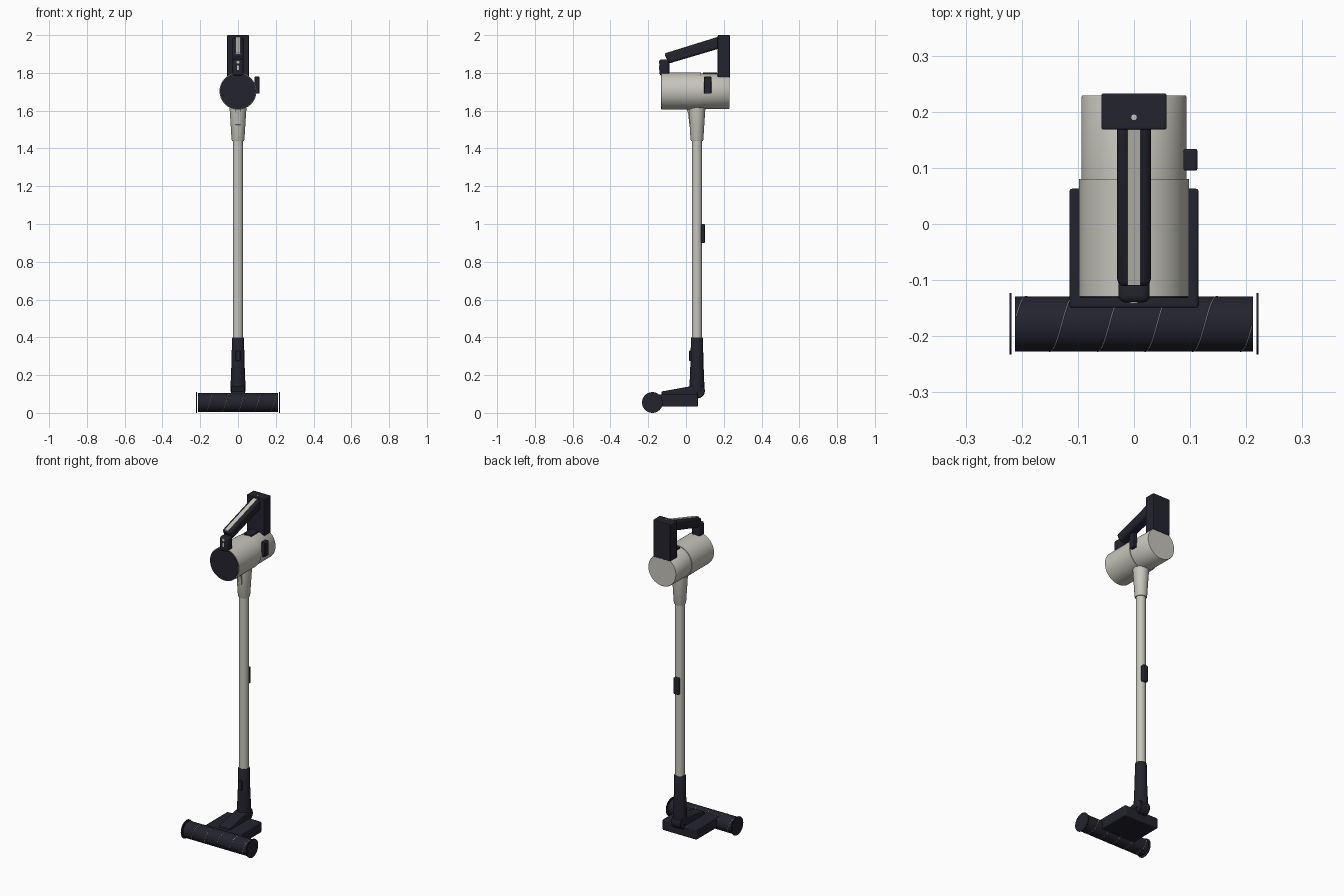
import bpy, bmesh, math
from mathutils import Matrix, Vector

cube = bpy.data.objects.get("Cube")
if cube:
    bpy.data.objects.remove(cube, do_unlink=True)


def material(name, rgb):
    m = bpy.data.materials.new(name)
    m.use_nodes = True
    m.diffuse_color = (*rgb, 1)
    m.node_tree.nodes["Principled BSDF"].inputs["Base Color"].default_value = (*rgb, 1)
    return m


LIGHT = material("warm light grey", (0.57, 0.56, 0.50))
DARK = material("dark navy", (0.017, 0.017, 0.027))


def finish(name, bm, mat, bevel=0, smooth=False):
    bmesh.ops.recalc_face_normals(bm, faces=bm.faces)
    mesh = bpy.data.meshes.new(name)
    bm.to_mesh(mesh)
    bm.free()
    mesh.materials.append(mat)
    ob = bpy.data.objects.new(name, mesh)
    bpy.context.collection.objects.link(ob)
    if bevel:
        mod = ob.modifiers.new("soft_edges", "BEVEL")
        mod.width, mod.segments = bevel, 3
        mod.limit_method = "ANGLE"
    if smooth or bevel:
        bpy.ops.object.select_all(action="DESELECT")
        bpy.context.view_layer.objects.active = ob
        ob.select_set(True)
        bpy.ops.object.shade_smooth_by_angle(angle=math.radians(35))
    return ob


def box(name, x, y, z, mat, bevel=0.004):
    """Box from (min, max) pairs."""
    bm = bmesh.new()
    bmesh.ops.create_cube(bm, size=1)
    for v in bm.verts:
        v.co = [r[0] if c < 0 else r[1] for c, r in zip(v.co, (x, y, z))]
    return finish(name, bm, mat, bevel)


def prism(name, outline, half_width, mat, bevel=0.004):
    """Side outline of (y, z) points, extruded symmetrically across x."""
    bm = bmesh.new()
    face = bm.faces.new([bm.verts.new((-half_width, y, z)) for y, z in outline])
    ext = bmesh.ops.extrude_face_region(bm, geom=[face])["geom"]
    verts = [g for g in ext if isinstance(g, bmesh.types.BMVert)]
    bmesh.ops.translate(bm, verts=verts, vec=(2 * half_width, 0, 0))
    return finish(name, bm, mat, bevel)


def lathe(name, profile, origin, axis, mat, sides=48):
    """Closed round solid from (radius, distance) pairs along an axis."""
    bm = bmesh.new()
    turn = Vector((0, 0, 1)).rotation_difference(Vector(axis)).to_matrix().to_4x4()
    place = Matrix.Translation(origin) @ turn
    rings = []
    for r, d in profile:
        angles = [2 * math.pi * i / sides for i in range(sides)]
        rings.append([bm.verts.new(place @ Vector((r * math.cos(a), r * math.sin(a), d)))
                      for a in angles])
    for a, b in zip(rings, rings[1:]):
        for i in range(sides):
            j = (i + 1) % sides
            bm.faces.new((a[i], a[j], b[j], b[i]))
    bm.faces.new(rings[0])
    bm.faces.new(rings[-1])
    return finish(name, bm, mat, smooth=True)


X, Y, Z = (1, 0, 0), (0, 1, 0), (0, 0, 1)
TUBE_Y = 0.058

# Motor body
body = (0, 0, 1.703)
lathe("motor_body_front", [(0.098, -0.129), (0.098, 0.08)], body, Y, LIGHT, 64)
lathe("motor_body_rear", [(0.094, 0.07), (0.094, 0.226), (0.092, 0.229)], body, Y, LIGHT, 64)
lathe("front_cover", [(0.095, -0.132), (0.095, -0.12)], body, Y, DARK, 64)
box("side_release", (0.088, 0.113), (0.095, 0.134), (1.69, 1.78), DARK)
box("top_panel", (-0.025, 0.025), (0.09, 0.165), (1.79, 1.802), DARK, 0.002)

# Handle and battery
box("battery_post", (-0.058, 0.058), (0.168, 0.233), (1.775, 2.0), DARK)
prism("handle_grip", [(-0.115, 1.9), (0.18, 1.992), (0.18, 1.93), (-0.09, 1.85)],
      0.03, DARK, 0.012)
prism("handle_inlay", [(-0.11, 1.9045), (0.168, 1.991), (0.168, 1.986), (-0.11, 1.899)],
      0.012, LIGHT, 0)
box("handle_front_post", (-0.028, 0.028), (-0.14, -0.088), (1.785, 1.872), DARK, 0.012)
lathe("trigger_light", [(0.008, 0), (0.008, 0.004)], (0, -0.142, 1.857), Y, LIGHT, 20)
box("front_slit", (-0.004, 0.004), (-0.142, -0.138), (1.815, 1.838), LIGHT, 0)
lathe("power_light", [(0.005, 0), (0.005, 0.002)], (0, 0.19, 1.999), Z, LIGHT, 20)

# Wand
lathe("collar", [(0.031, 1.44), (0.034, 1.447), (0.043, 1.59), (0.047, 1.64)],
      (0, TUBE_Y, 0), Z, LIGHT)
prism("collar_latch", [(0.0, 1.62), (0.012, 1.58), (0.018, 1.525), (0.06, 1.525), (0.06, 1.62)],
      0.013, LIGHT, 0.002)
lathe("wand_tube", [(0.027, 0.38), (0.027, 1.46)], (0, TUBE_Y, 0), Z, LIGHT)
box("wand_clip", (-0.017, 0.017), (0.078, 0.1), (0.9, 1.0), DARK, 0.005)

# Lower joint
lathe("lower_sleeve", [(0.029, 0.4), (0.032, 0.395), (0.034, 0.28), (0.04, 0.13), (0.038, 0.11)],
      (0, TUBE_Y, 0), Z, DARK)
box("sleeve_button", (-0.012, 0.012), (0.017, 0.04), (0.275, 0.33), DARK, 0.003)
lathe("pivot", [(0.037, -0.032), (0.04, -0.028), (0.04, 0.028), (0.037, 0.032)],
      (0, 0.06, 0.117), X, DARK)

# Floor head
box("floor_head", (-0.115, 0.115), (-0.15, 0.063), (0.033, 0.097), DARK, 0.005)
prism("head_neck", [(-0.13, 0.09), (-0.13, 0.113), (0.03, 0.142), (0.06, 0.142), (0.06, 0.09)],
      0.036, DARK)

# Brush roller with spiral bristle line
RY, RZ, RR = -0.178, 0.055, 0.049
roller = (0, RY, RZ)
lathe("brush_roller", [(RR, -0.212), (RR, 0.212)], roller, X, DARK, 64)
for side, name in ((-1, "right"), (1, "left")):
    lathe(name + "_end_cap", [(0.055, side * 0.218), (0.055, side * 0.222)], roller, X, DARK, 48)

curve = bpy.data.curves.new("bristle_spiral", "CURVE")
curve.dimensions = "3D"
curve.bevel_depth = 0.001
curve.bevel_resolution = 1
spline = curve.splines.new("POLY")
steps, pitch = 240, 0.085
spline.points.add(steps)
for i, p in enumerate(spline.points):
    x = -0.21 + 0.42 * i / steps
    a = 2 * math.pi * (x + 0.15) / pitch
    p.co = (x, RY - RR * math.cos(a), RZ + RR * math.sin(a), 1)
curve.materials.append(LIGHT)
bpy.context.collection.objects.link(bpy.data.objects.new("bristle_spiral", curve))
